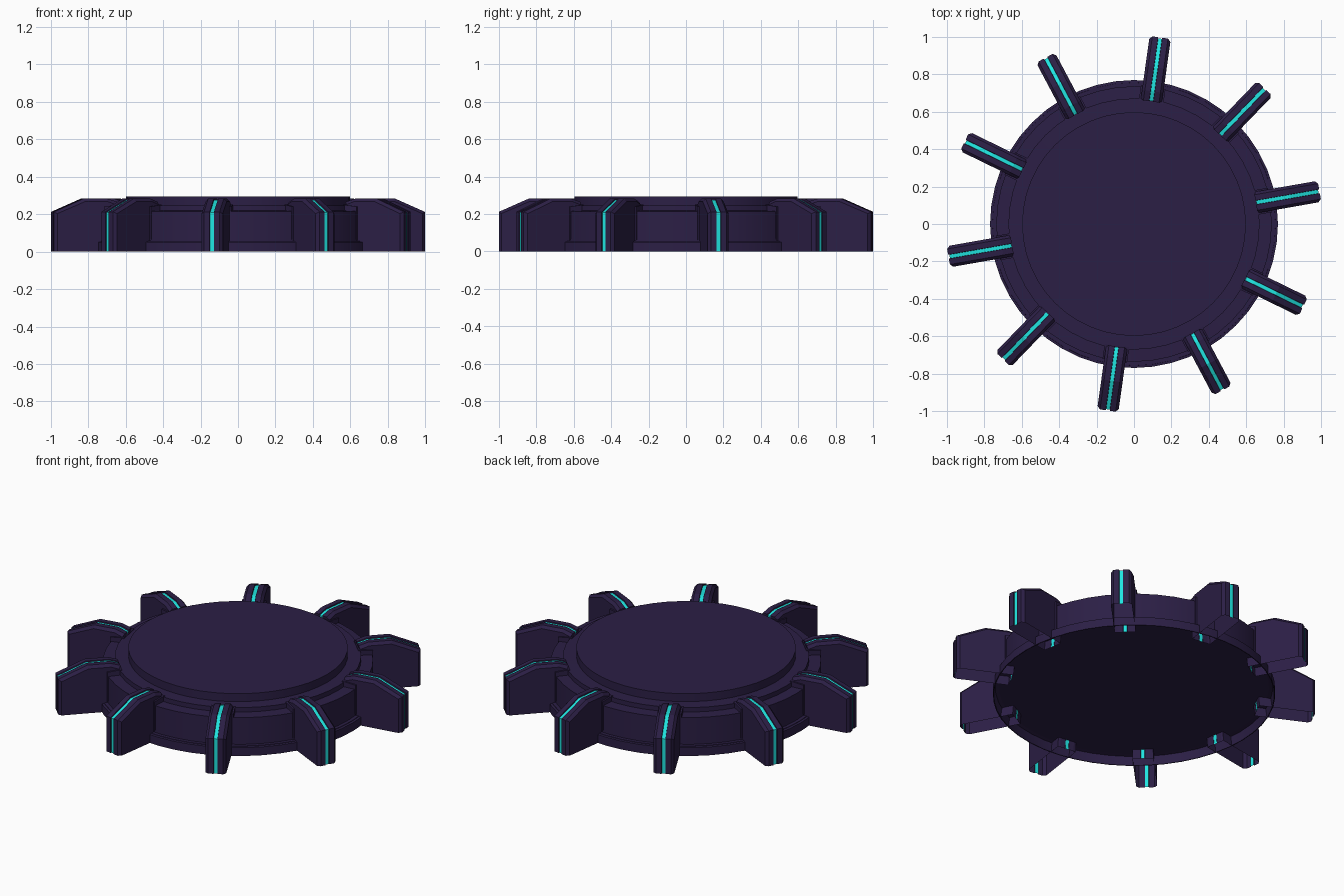
import bpy, bmesh, math

if "Cube" in bpy.data.objects:
    bpy.data.objects.remove(bpy.data.objects["Cube"])


def material(name, rgb):
    m = bpy.data.materials.new(name)
    m.diffuse_color = (*rgb, 1)
    m.use_nodes = True
    m.node_tree.nodes["Principled BSDF"].inputs["Base Color"].default_value = m.diffuse_color
    return m


PURPLE = material("dark_purple", (0.0245, 0.0135, 0.060))
CYAN = material("glowing_cyan", (0.014, 0.78, 0.75))


def finish(bm, name, angle=0.0, smooth=False):
    bmesh.ops.recalc_face_normals(bm, faces=bm.faces)
    me = bpy.data.meshes.new(name)
    bm.to_mesh(me)
    bm.free()
    me.materials.append(PURPLE)
    me.materials.append(CYAN)
    ob = bpy.data.objects.new(name, me)
    bpy.context.collection.objects.link(ob)
    ob.rotation_euler.z = angle
    if smooth:
        bpy.ops.object.select_all(action='DESELECT')
        ob.select_set(True)
        bpy.context.view_layer.objects.active = ob
        bpy.ops.object.shade_smooth_by_angle(angle=math.radians(25))
    return ob


def lathe(name, profile, segs):
    """Stack of rings with a cap on the first and last ring."""
    bm = bmesh.new()
    rings = [[bm.verts.new((r * math.cos(math.tau * i / segs),
                            r * math.sin(math.tau * i / segs), z))
              for i in range(segs)] for r, z in profile]
    for a, b in zip(rings, rings[1:]):
        for i in range(segs):
            j = (i + 1) % segs
            bm.faces.new((a[i], a[j], b[j], b[i]))
    bm.faces.new(rings[0])
    bm.faces.new(rings[-1])
    return finish(bm, name, smooth=True)


def fin_profile(d):
    """Side outline (radius, height) of a fin, shrunk by d."""
    return [(1.005 - d, 0), (1.005 - d, 0.212 - d * 0.6), (0.845 - d * 0.3, 0.282 - d),
            (0.715, 0.282 - d), (0.66 + d * 0.5, 0.265 - d), (0.69, 0)]


def loft(name, layers, angle, cyan_row=None):
    """Join outlines across the width; the underside stays open."""
    bm = bmesh.new()
    rows = [[bm.verts.new((r, t, z)) for r, z in pts] for t, pts in layers]
    for n, (a, b) in enumerate(zip(rows, rows[1:])):
        for i in range(len(a) - 1):
            f = bm.faces.new((a[i], a[i + 1], b[i + 1], b[i]))
            f.material_index = int(n == cyan_row)
    bm.faces.new(rows[0])
    bm.faces.new(rows[-1])
    return finish(bm, name, angle)


# Round stepped body: recessed underside, foot ring, wall, step and top plate
lathe("body", [(0.755, 0.055), (0.763, 0), (0.768, 0), (0.768, 0.05), (0.735, 0.055),
               (0.735, 0.215), (0.67, 0.218), (0.67, 0.245), (0.597, 0.247),
               (0.597, 0.295)], 48)

# Ten hollow radial fins with a light strip sunk in the outer edge
full, cut, groove = fin_profile(0), fin_profile(0.016), fin_profile(0.006)
layers = [(-0.057, cut), (-0.042, full), (-0.0115, full), (-0.010, groove),
          (0.010, groove), (0.0115, full), (0.042, full), (0.057, cut)]
# Low mounting block where each fin meets the body
block = [(0.737, 0.06), (0.737, 0.24), (0.655, 0.25), (0.655, 0.2)]
for k in range(10):
    a = math.radians(10 + 36 * k)
    loft("fin", layers, a, cyan_row=3)
    loft("fin_mount", [(-0.066, block), (0.066, block)], a)
